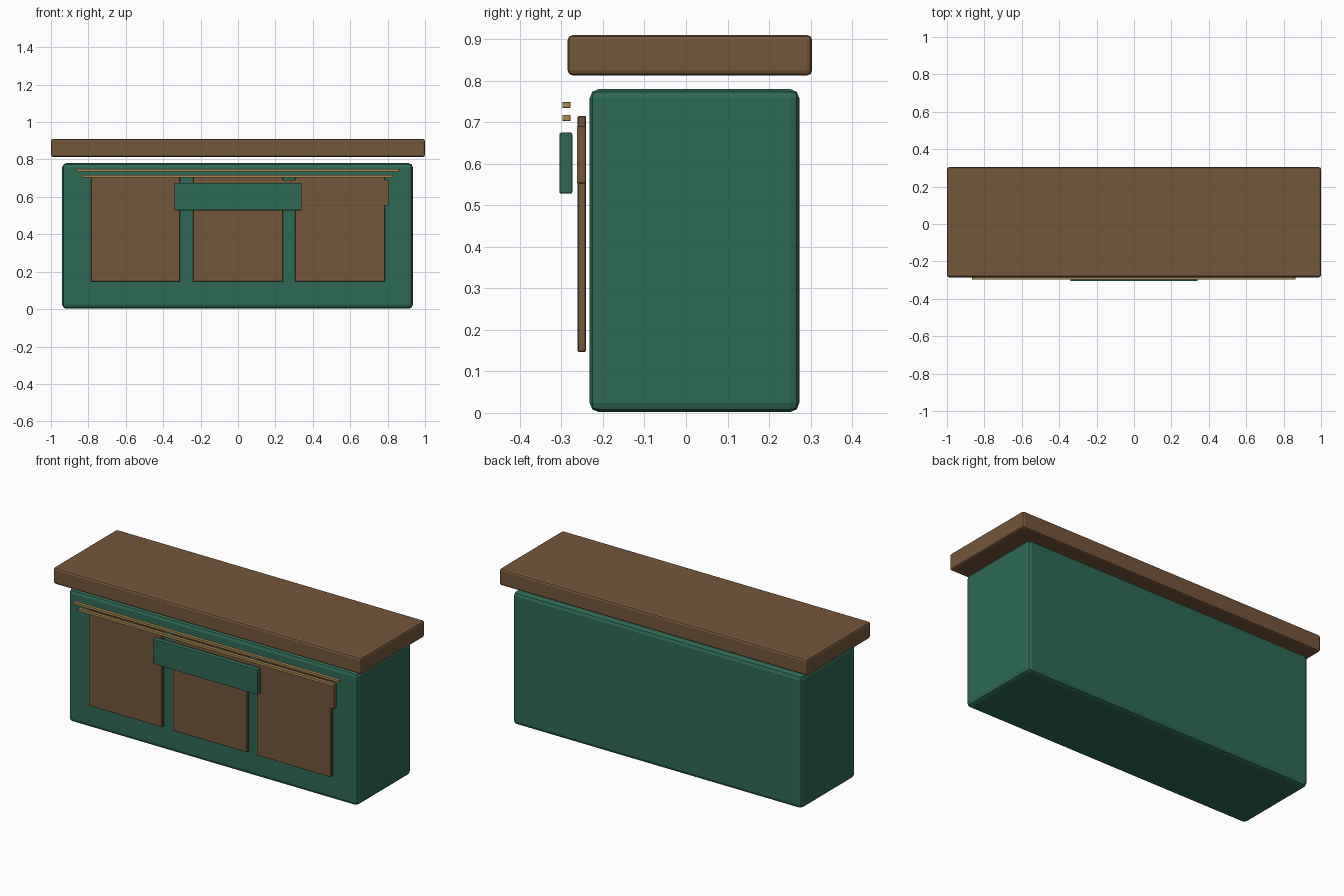
import bpy
from mathutils import Matrix, Vector

if "Cube" in bpy.data.objects:
    bpy.data.objects.remove(bpy.data.objects["Cube"])


def material(name, rgb):
    m = bpy.data.materials.new(name)
    m.diffuse_color = (*rgb, 1)
    m.use_nodes = True
    m.node_tree.nodes["Principled BSDF"].inputs["Base Color"].default_value = m.diffuse_color
    return m


green = material("deep green", (0.026, 0.144, 0.089))
brown = material("warm wood", (0.178, 0.092, 0.042))
gold = material("brass", (0.40, 0.25, 0.085))


def box(name, xs, ys, zs, mat, bevel=0.0, segments=2):
    """Box between coordinate pairs, with optional rounded edges."""
    lo, hi = (Vector(p) for p in zip(xs, ys, zs))
    bpy.ops.mesh.primitive_cube_add(size=1)
    ob = bpy.context.object
    ob.name = name
    ob.data.transform(Matrix.Diagonal((*(hi - lo), 1)))
    ob.location = (lo + hi) / 2
    ob.data.materials.append(mat)
    if bevel:
        mod = ob.modifiers.new("rounded edges", 'BEVEL')
        mod.width = bevel
        mod.segments = segments
    return ob


# Counter body and the worktop floating just above it
box("counter_body", (-0.94, 0.935), (-0.232, 0.273), (0.002, 0.78), green, 0.022)
box("worktop", (-1, 1), (-0.285, 0.304), (0.813, 0.91), brown, 0.012)

# Three front panels
for i, xs in enumerate([(-0.785, -0.31), (-0.24, 0.24), (0.305, 0.785)]):
    box(f"front_panel_{i + 1}", xs, (-0.261, -0.241), (0.147, 0.715), brown, 0.002, 1)

# Wide board across the right panel
box("side_board", (0.19, 0.808), (-0.263, -0.241), (0.553, 0.691), brown, 0.003)

# Plain sign plate in the middle
box("sign_plate", (-0.34, 0.34), (-0.305, -0.274), (0.528, 0.675), green, 0.004)

# Two brass trim rails under the worktop
box("upper_trim", (-0.865, 0.863), (-0.298, -0.278), (0.735, 0.749), gold, 0.001, 1)
box("lower_trim", (-0.832, 0.83), (-0.298, -0.278), (0.703, 0.718), gold, 0.001, 1)
